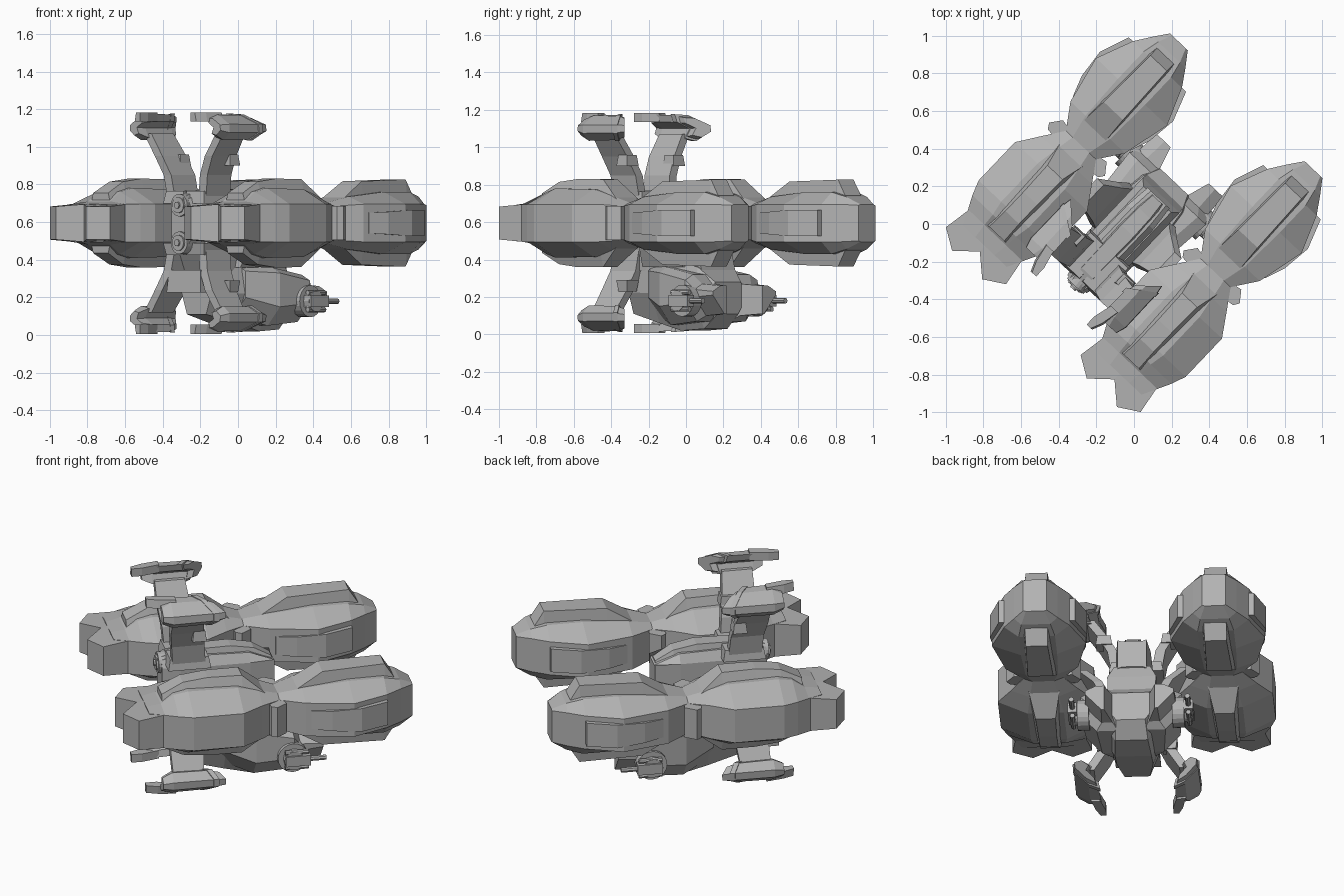
import bpy, bmesh, math
from mathutils import Matrix, Vector

if "Cube" in bpy.data.objects:
    bpy.data.objects.remove(bpy.data.objects["Cube"], do_unlink=True)

grey = bpy.data.materials.new("hull_grey")
grey.use_nodes = True
COLOUR = (0.45, 0.45, 0.45, 1)
grey.diffuse_color = COLOUR
grey.node_tree.nodes["Principled BSDF"].inputs["Base Color"].default_value = COLOUR

# Ship axes: x runs nose to tail, y to the side; the whole ship is turned on its stand
TURN = Matrix.Rotation(math.radians(46.5), 4, 'Z')
MID = 0.595      # height of the ship's middle plane
POD = 0.493      # sideways distance of the pod axis


def finish(name, bm):
    bm.transform(TURN)
    bmesh.ops.recalc_face_normals(bm, faces=bm.faces)
    mesh = bpy.data.meshes.new(name)
    bm.to_mesh(mesh)
    bm.free()
    mesh.materials.append(grey)
    obj = bpy.data.objects.new(name, mesh)
    bpy.context.collection.objects.link(obj)
    return obj


def loft(name, rings, side=1, up=1):
    """Skin a row of equal rings; side and up mirror the result."""
    bm = bmesh.new()
    rows = [[bm.verts.new((x, y * side, MID + (z - MID) * up)) for x, y, z in r] for r in rings]
    n = len(rows[0])
    for a, b in zip(rows, rows[1:]):
        for i in range(n):
            j = (i + 1) % n
            bm.faces.new((a[i], a[j], b[j], b[i]))
    bm.faces.new(rows[0])
    bm.faces.new(rows[-1])
    return finish(name, bm)


def box(name, x, y, z, side=1, up=1, taper=0.0):
    """Box from ranges; taper shrinks the upper face."""
    rings = []
    for h, t in ((z[0], 0), (z[1], taper)):
        rings.append([(x[0] + t, y[0] + t, h), (x[1] - t, y[0] + t, h),
                      (x[1] - t, y[1] - t, h), (x[0] + t, y[1] - t, h)])
    return loft(name, rings, side, up)


def tube(name, start, end, radius, sides=16, side=1):
    """Straight cylinder between two points."""
    a, b = Vector(start), Vector(end)
    a.y *= side
    b.y *= side
    bm = bmesh.new()
    bmesh.ops.create_cone(bm, cap_ends=True, segments=sides, radius1=radius,
                          radius2=radius, depth=(b - a).length)
    bm.transform(Matrix.Translation((a + b) / 2)
                 @ (b - a).to_track_quat('Z', 'Y').to_matrix().to_4x4())
    return finish(name, bm)


def octagon(x, w, hs, wt, ht, y=0.0, z=MID):
    half = [(w, -hs), (w, hs), (wt, ht), (-wt, ht)]
    return [(x, y + a, z + b) for a, b in half + [(-a, -b) for a, b in half]]


def fairing(name, stations, side, up):
    """Raised spine panel on the top or bottom of a pod."""
    loft(name, [[(x, POD - w, MID + lo), (x, POD + w, MID + lo),
                 (x, POD + t, MID + hi), (x, POD - t, MID + hi)]
                for x, w, lo, t, hi in stations], side, up)


# Pod shape: position, side half width, side half height, top half width, top half height
POD_SHAPE = [
    (-.63, .16, .098, .07, .10), (-.55, .20, .10, .08, .115), (-.48, .235, .10, .085, .165),
    (-.40, .265, .10, .10, .185), (-.12, .265, .10, .10, .18), (0, .185, .10, .08, .145),
    (.11, .11, .09, .06, .11), (.24, .20, .10, .09, .14), (.50, .26, .10, .10, .165),
    (.70, .18, .10, .10, .165), (.79, .12, .10, .08, .14), (.866, .065, .095, .05, .10)]
# Forked tip plan: along, across, half height
PRONG = [(-.67, 0, .10), (-.768, .11, .088), (-.70, .22, .088), (-.55, .195, .10),
         (-.42, .22, .10), (-.42, 0, .10)]

for side, label in ((1, "left"), (-1, "right")):
    # Twin-bulge pod, with a forked front and side panels
    loft(label + "_pod", [octagon(*s, y=POD) for s in POD_SHAPE], side)
    for flip, where in ((1, "outer"), (-1, "inner")):
        tag = label + "_" + where
        loft(tag + "_prong", [[(x, POD + flip * y, MID + s * h) for x, y, h in PRONG]
                              for s in (-1, 1)], side)
        loft(tag + "_side_panel", [
            [(x, POD + flip * d, MID + h) for d, h in ((.05, -b), (w, -b), (w, b), (.05, b))]
            for x, w, b in ((.27, .21, .055), (.38, .25, .06), (.54, .268, .07), (.70, .21, .07))], side)
        loft(tag + "_neck_block", [
            [(.03, POD + flip * .05, h), (.05, POD + flip * .185, h),
             (.08, POD + flip * .205, h), (.14, POD + flip * .16, h),
             (.12, POD + flip * .05, h)] for h in (MID - .09, MID + .09)], side)
    # Spine panels above and below the pod
    for up, where in ((1, "top"), (-1, "bottom")):
        tag = label + "_" + where
        fairing(tag + "_front_fairing", [
            (-.54, .078, .08, .055, .16), (-.42, .085, .12, .05, .22), (-.28, .088, .12, .05, .236),
            (-.09, .09, .12, .055, .234), (.035, .09, .09, .085, .13)], side, up)
        fairing(tag + "_rear_fairing", [
            (.21, .085, .09, .08, .13), (.36, .082, .12, .07, .222), (.71, .075, .12, .06, .232),
            (.762, .07, .10, .062, .15)], side, up)

        # Curved claw arm: shoulder, limb, cuff, hand and finger
        box(tag + "_shoulder", (-.42, -.18), (.0, .15), (.70, .765), side, up, .012)
        loft(tag + "_arm", [
            [(a, w, z), (b, w, z), (b, w + .055, z), (a, w + .055, z)]
            for a, b, w, z in ((-.395, -.21, .085, .72), (-.405, -.22, .105, .85),
                               (-.42, -.235, .155, .95), (-.42, -.25, .235, 1.07))], side, up)
        box(tag + "_cuff", (-.30, -.22), (.135, .225), (.90, .96), side, up, .008)
        section = [(.25, 1.05), (.30, 1.035), (.348, 1.075), (.345, 1.12), (.265, 1.17),
                   (.205, 1.175), (.215, 1.135), (.27, 1.10)]

        def hand_ring(x, s, skew):
            return [(x + (y - .34) * skew, .30 + (y - .30) * s, 1.11 + (z - 1.11) * s)
                    for y, z in section]

        loft(tag + "_hand", [hand_ring(*r) for r in
                             ((-.485, .65, 0), (-.43, 1, 0), (-.20, .95, .7), (-.14, .75, .7))], side, up)
        loft(tag + "_hand_rim", [hand_ring(x, 1.03, .7) for x in (-.21, -.18)], side, up)
        loft(tag + "_finger", [
            [(x, a, 1.135), (x, b, 1.135), (x, b - .01, 1.183), (x, a, 1.183)]
            for x, a, b in ((-.56, .185, .225), (-.50, .185, .25), (-.40, .21, .27))], side, up)

    # Slanted strut from the lower hull up to the pod
    loft(label + "_strut", [
        [(a, w, z), (b, w, z), (b, w + .05, z), (a, w + .05, z)]
        for a, b, w, z in ((-.16, .14, .12, .36), (-.14, .10, .17, .48), (-.12, .04, .26, .59))], side)
    # Tail boom of the lower hull
    loft(label + "_tail_boom", [
        [(x, i, lo), (x, w - .09, lo), (x, w, lo + .10), (x, w, hi - .03), (x, w - .06, hi), (x, i, hi)]
        for x, i, w, lo, hi in ((-.12, .06, .17, .10, .37), (.05, .07, .26, .05, .36),
                                (.26, .07, .28, .07, .32), (.30, .10, .25, .10, .27),
                                (.43, .14, .245, .11, .26))], side)
    # Side gun with barrel
    tube(label + "_gun_ring", (.25, .23, .18), (.25, .295, .18), .085, 20, side)
    tube(label + "_gun_hub", (.25, .28, .18), (.25, .335, .18), .055, 16, side)
    box(label + "_gun_body", (.20, .34), (.295, .345), (.15, .21), side)
    for k in (-1, 1):
        tube(label + "_gun_plate", (.2, .32, .18 + k * .045), (.33, .32, .18 + k * .045), .014, 8, side)
    tube(label + "_gun_barrel", (.34, .32, .18), (.43, .32, .18), .015, 8, side)

# Central spine and raised ridge
loft("spine", [octagon(x, w, .09, w * .7, h) for x, w, h in
               ((-.44, .07, .13), (-.34, .095, .15), (.05, .095, .14), (.19, .08, .08))])
loft("spine_ridge", [
    [(x, -w, .66), (x, w, .66), (x, w * .65, h), (x, -w * .65, h)]
    for x, w, h in ((-.46, .05, .73), (-.36, .065, .77), (-.05, .07, .775), (.08, .065, .75), (.18, .05, .69))])

# Stacked nose muzzles
for z in (.49, .69):
    tube("nose_muzzle", (-.455, 0, z), (-.36, 0, z), .06, 20)
    tube("nose_muzzle_collar", (-.465, 0, z), (-.40, 0, z), .042, 16)
    tube("nose_muzzle_core", (-.475, 0, z), (-.40, 0, z), .018, 12)

# Lower hull, nose block and deck
loft("lower_hull", [
    [(x, -b, lo), (x, b, lo), (x, w, (lo + hi) / 2), (x, t, hi), (x, -t, hi), (x, -w, (lo + hi) / 2)]
    for x, b, w, t, lo, hi in ((-.32, .07, .11, .10, .11, .34), (-.10, .10, .17, .14, .06, .38),
                               (.06, .10, .20, .16, .02, .39), (.22, .09, .18, .14, .03, .36),
                               (.31, .08, .14, .10, .11, .28))])
box("nose_block", (-.42, -.26), (-.125, .125), (.225, .345), taper=.01)
loft("hull_deck", [[(a, -w, z), (b, -w, z), (b, w, z), (a, w, z)]
                   for a, b, w, z in ((-.30, .24, .13, .34), (-.36, .21, .135, .44), (-.34, .18, .10, .52))])
